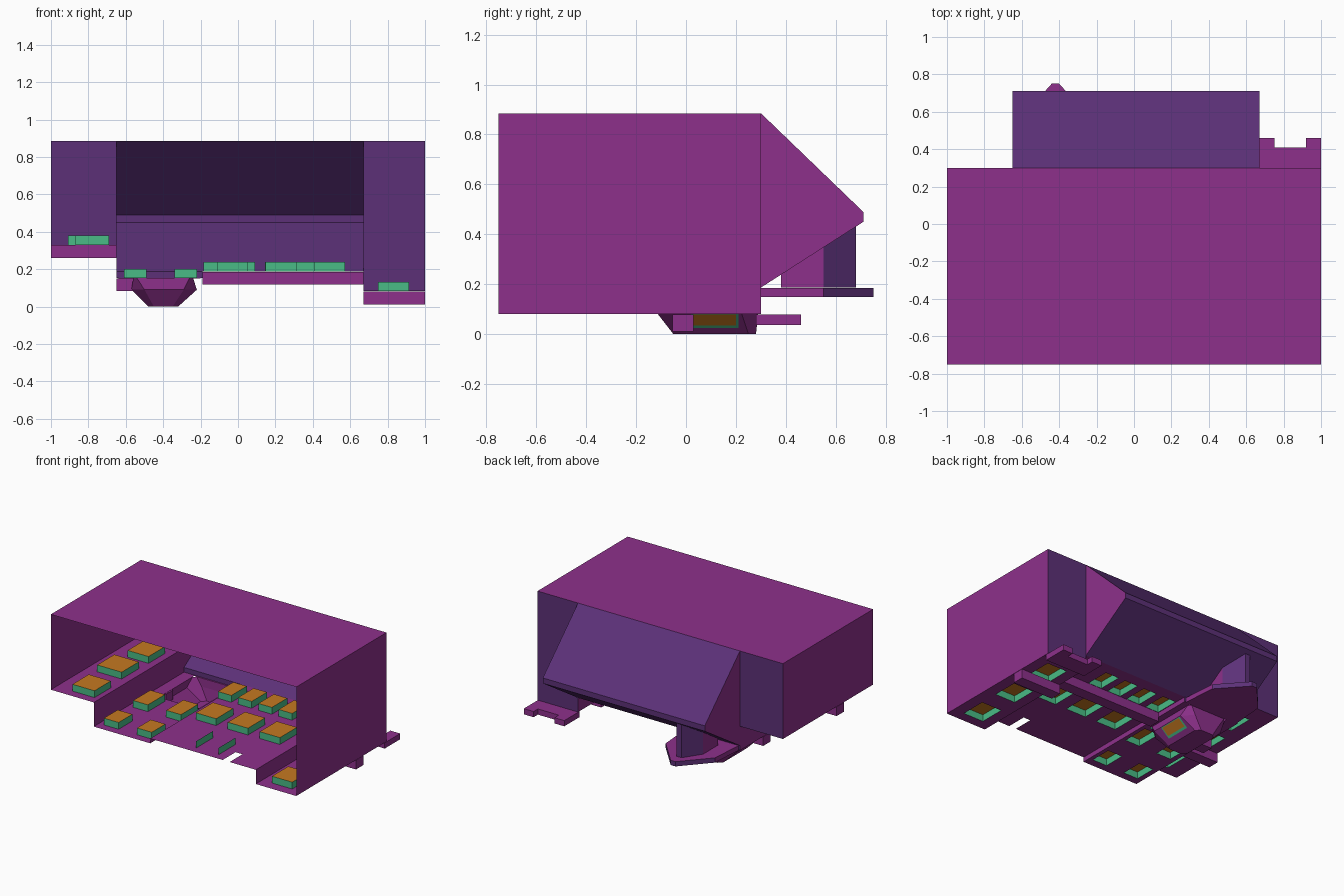
import bpy

if "Cube" in bpy.data.objects:
    bpy.data.objects.remove(bpy.data.objects["Cube"])


def material(name, rgb):
    m = bpy.data.materials.new(name)
    m.diffuse_color = (*rgb, 1)
    m.use_nodes = True
    m.node_tree.nodes["Principled BSDF"].inputs["Base Color"].default_value = m.diffuse_color
    return m


MAGENTA = material("magenta", (0.27, 0.03, 0.26))
PURPLE = material("deep purple", (0.107, 0.03, 0.187))
GREEN = material("green", (0.068, 0.5, 0.24))
ORANGE = material("orange", (0.56, 0.19, 0.015))


def mesh(name, verts, faces, mats, rule=None):
    me = bpy.data.meshes.new(name)
    me.from_pydata(verts, [], faces)
    for m in mats:
        me.materials.append(m)
    me.update()
    if rule:
        for p in me.polygons:
            p.material_index = rule(p)
    ob = bpy.data.objects.new(name, me)
    bpy.context.collection.objects.link(ob)
    return ob


def sheet(name, pts, mat):
    return mesh(name, pts, [list(range(len(pts)))], [mat])


def wall_x(name, x, y0, y1, z0, z1, mat):
    return sheet(name, [(x, y0, z0), (x, y1, z0), (x, y1, z1), (x, y0, z1)], mat)


def wall_y(name, y, x0, x1, z0, z1, mat):
    return sheet(name, [(x1, y, z0), (x0, y, z0), (x0, y, z1), (x1, y, z1)], mat)


def prism(name, outline, z0, z1, mats, rule=None, caps=True):
    n = len(outline)
    verts = [(x, y, z0) for x, y in outline] + [(x, y, z1) for x, y in outline]
    faces = [[i, (i + 1) % n, n + (i + 1) % n, n + i] for i in range(n)]
    if caps:
        faces += [list(range(n))[::-1], list(range(n, 2 * n))]
    return mesh(name, verts, faces, mats, rule)


def rect(x0, x1, y0, y1):
    return [(x0, y0), (x1, y0), (x1, y1), (x0, y1)]


def floor(name, x0, x1, z, pads, holes=()):
    """Flat floor with openings, each covered by a raised pad that is hollow below."""
    boxes = [(x - w / 2, x + w / 2, y - d / 2, y + d / 2) for x, y, w, d in pads]
    cuts = boxes + list(holes)
    xs = sorted({x0, x1, *[v for c in cuts for v in c[:2]]})
    ys = sorted({FRONT, BACK, *[v for c in cuts for v in c[2:]]})
    verts = [(x, y, z) for y in ys for x in xs]
    n, faces = len(xs), []
    for j in range(len(ys) - 1):
        for i in range(n - 1):
            cx, cy = (xs[i] + xs[i + 1]) / 2, (ys[j] + ys[j + 1]) / 2
            if not any(a < cx < b and c < cy < d for a, b, c, d in cuts):
                faces.append([j * n + i, j * n + i + 1, (j + 1) * n + i + 1, (j + 1) * n + i])
    mesh(name, verts, faces, [MAGENTA])
    for k, b in enumerate(boxes):
        pad = rect(*b)
        v = [(x, y, z) for x, y in pad] + [(x, y, z + 0.05) for x, y in pad]
        f = [[i, (i + 1) % 4, 4 + (i + 1) % 4, 4 + i] for i in range(4)] + [[4, 5, 6, 7]]
        mesh(f"{name}_pad_{k + 1}", v, f, [GREEN, ORANGE], lambda p: int(p.normal.z > 0.5))


FRONT, BACK, TOP = -0.75, 0.30, 0.885
XA, XB, XC = -0.65, -0.19, 0.67                 # step positions
ZL, ZS, ZM, ZR = 0.33, 0.152, 0.187, 0.082      # floor heights

# Roof and outer walls
sheet("roof", [(x, y, TOP) for x, y in rect(-1, 1, FRONT, BACK)], MAGENTA)
wall_x("left_wall", -1, BACK, FRONT, ZL, TOP, MAGENTA)
wall_x("right_wall", 1, FRONT, BACK, ZR, TOP, MAGENTA)
wall_y("back_wall_left", BACK, -1, XA, ZL, TOP, PURPLE)
wall_y("back_wall_right", BACK, XC, 1, ZR, TOP, PURPLE)

# Stepped floors with pads
floor("left_floor", -1, XA, ZL,
      [(-0.79, 0.06, 0.17, 0.19), (-0.81, -0.24, 0.2, 0.2), (-0.78, -0.59, 0.18, 0.19)])
floor("sunken_floor", XA, XB, ZS,
      [(x, y, 0.12, 0.2 if y > -0.4 else 0.16) for x in (-0.55, -0.28) for y in (-0.25, -0.61)],
      [(-0.56, -0.24, -0.12, 0.29)])
floor("middle_floor", XB, XC, ZM,
      [(-0.13 + 0.165 * i, 0.12, 0.11, 0.18) for i in range(4)]
      + [(-0.03 + 0.26 * i, -0.23, 0.165, 0.2) for i in range(3)],
      [(0.4, 0.457, FRONT, -0.6)])
floor("right_floor", XC, 1, ZR,
      [(0.832, y, 0.165, 0.19) for y in (-0.58, -0.25, 0.1)])

# Step walls
wall_x("left_step", XA, FRONT, BACK, ZS, ZL, MAGENTA)
wall_x("middle_step", XB, FRONT, BACK, ZS, ZM, MAGENTA)
wall_x("right_step", XC, FRONT, BACK, ZR, ZM, MAGENTA)
for k, x in enumerate((0.147, 0.33)):
    wall_x(f"front_slot_side_{k}", x, -0.7, -0.5, ZM, ZM + 0.05, GREEN)

# Cross beams hanging below the floors
for name, x0, x1, y, z in (("left_beam", -1, XA, -0.41, ZL), ("sunken_beam", XA, -0.55, -0.055, ZS),
                           ("middle_beam", XB, XC, -0.055, ZM), ("right_beam", XC, 1, -0.055, ZR)):
    prism(name, rect(x0, x1, y, y + 0.085), z - 0.07, z - 0.002, [MAGENTA])

# Overhanging back bay: purple skin, magenta cheeks
prof = [(BACK, TOP), (0.71, 0.49), (0.71, 0.45), (BACK, ZM)]
bay_v = [(x, y, z) for x in (XA, XC) for y, z in prof]
bay_f = [[i, i + 1, i + 5, i + 4] for i in range(3)] + [[0, 1, 2, 3], [7, 6, 5, 4]]
mesh("back_bay", bay_v, bay_f, [PURPLE, MAGENTA], lambda p: int(abs(p.normal.x) > 0.5))
wall_y("bay_sill", BACK, XA, XB, ZS, ZM, PURPLE)

# Pointed pillar whose top follows the bay underside
col = [(-0.525, 0.38), (-0.31, 0.38), (-0.31, 0.55), (-0.40, 0.68), (-0.44, 0.68), (-0.525, 0.55)]
pillar = prism("pillar", col, ZM, 0.4, [MAGENTA, PURPLE],
               lambda p: int(p.normal.y > 0.3), caps=False)
for v in pillar.data.vertices:
    if v.co.z > 0.3:
        v.co.z = ZM + (v.co.y - BACK) * (0.45 - ZM) / 0.41

# Pointed base plate under the pillar
plate = [(-0.64, 0.3), (-0.2, 0.3), (-0.22, 0.55), (-0.40, 0.75), (-0.44, 0.75), (-0.62, 0.55)]
prism("pillar_base", plate, 0.15, 0.185, [MAGENTA, PURPLE], lambda p: int(p.normal.y > 0.3))

# Notched ledge at the back right
ledge = [(XC, 0.28), (1, 0.28), (1, 0.46), (0.92, 0.46), (0.92, 0.41), (0.75, 0.41),
         (0.75, 0.46), (XC, 0.46)]
prism("notched_ledge", ledge, 0.038, 0.08, [MAGENTA])


# Open faceted hopper below the sunken floor
def octagon(x0, x1, y0, y1, c, z):
    return [(x, y, z) for x, y in ((x0 + c, y0), (x1 - c, y0), (x1, y0 + c), (x1, y1 - c),
                                   (x1 - c, y1), (x0 + c, y1), (x0, y1 - c), (x0, y0 + c))]


rings = [octagon(-0.56, -0.24, -0.12, 0.29, 0.02, ZS), octagon(-0.57, -0.22, -0.12, 0.29, 0.07, 0.09),
         octagon(-0.48, -0.32, -0.05, 0.28, 0.03, 0)]
hf = [[r * 8 + i, r * 8 + (i + 1) % 8, r * 8 + 8 + (i + 1) % 8, r * 8 + 8 + i]
      for r in range(2) for i in range(8)] + [list(range(16, 24))]
mesh("hopper", sum(rings, []), hf, [MAGENTA])


def slope_plate(name, y0, y1, z0, z1, off, mat):
    def px(z):
        return -0.32 + z * 0.1 / 0.09 + off
    sheet(name, [(px(z0), y0, z0), (px(z0), y1, z0), (px(z1), y1, z1), (px(z1), y0, z1)], mat)


slope_plate("hopper_pad_rim", 0.02, 0.21, 0.025, 0.085, 0.006, GREEN)
slope_plate("hopper_pad", 0.03, 0.2, 0.035, 0.08, 0.01, ORANGE)
slope_plate("hopper_pad_inside", 0.03, 0.2, 0.035, 0.08, -0.006, ORANGE)
